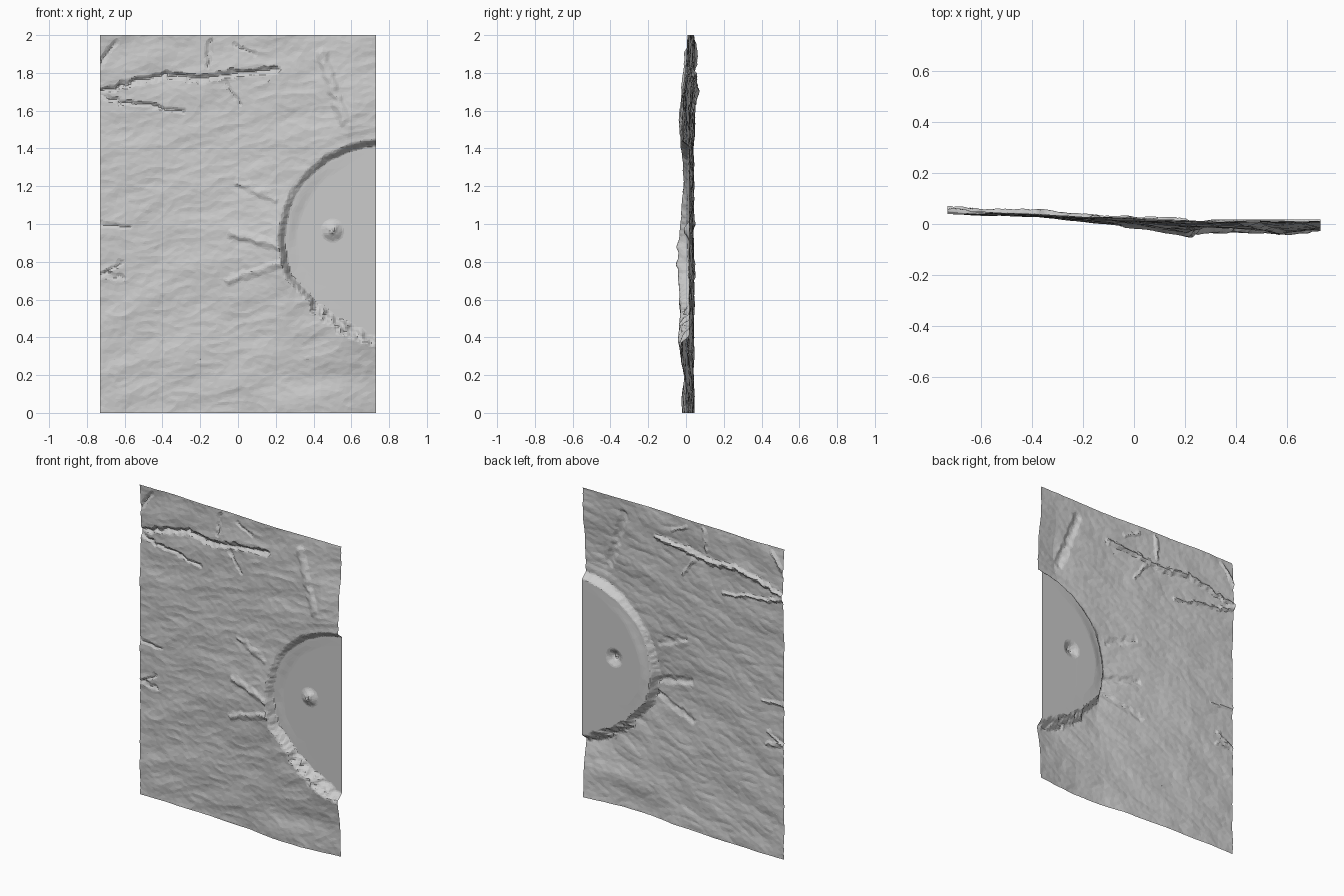
import bpy, bmesh, math
from mathutils import Vector, noise

if "Cube" in bpy.data.objects:
    bpy.data.objects.remove(bpy.data.objects["Cube"])

W, H = 0.73, 2.0
NX, NZ = 180, 246
FLOOR_Y = 0.018
CX, CZ = 0.78, 0.93          # centre of the sunken half disc

# Broad relief of the rock face: depth in mm on a coarse grid
XS = [-0.73, -0.4, -0.1, 0.1, 0.25, 0.45, 0.6, 0.73]
RELIEF = [
    (0.0, [45, 38, 20, 5, -14, -22, -8, 5]),
    (0.2, [42, 36, 15, 0, -10, -15, -12, 0]),
    (0.42, [42, 34, 12, -5, -20, -35, -50, -42]),
    (0.6, [42, 32, 10, -10, -30, -35, -30, -20]),
    (0.78, [42, 32, 6, -22, -48, -40, -30, -20]),
    (0.95, [42, 32, 6, -18, -40, -35, -30, -20]),
    (1.2, [42, 35, 15, 0, -14, -20, -20, -20]),
    (1.4, [42, 35, 15, 5, -5, -18, -25, -20]),
    (1.52, [47, 36, 18, 5, 0, -18, -38, -25]),
    (1.75, [53, 40, 20, 10, 5, -8, -15, 0]),
    (2.0, [42, 36, 25, 18, 10, 10, 14, 17]),
]
# Cracks: (depth, width, path)
CRACKS = [
    (0.018, 0.022, [(-0.75, 1.69), (-0.55, 1.755), (-0.38, 1.79), (-0.2, 1.765), (-0.02, 1.80), (0.2, 1.815)]),
    (0.012, 0.018, [(-0.75, 1.69), (-0.62, 1.645), (-0.5, 1.635), (-0.29, 1.595)]),
    (0.008, 0.015, [(-0.08, 1.76), (0.01, 1.64)]),
    (0.008, 0.015, [(-0.75, 1.0), (-0.57, 0.985)]),
    (0.010, 0.015, [(-0.75, 0.71), (-0.62, 0.80)]),
    (0.008, 0.015, [(-0.70, 0.73), (-0.6, 0.71)]),
    (0.012, 0.020, [(-0.75, 1.83), (-0.65, 1.96)]),
    (0.010, 0.018, [(-0.15, 1.97), (-0.16, 1.84)]),
    (0.008, 0.018, [(-0.02, 1.95), (0.09, 1.9)]),
]
# Raised ridges running into the rim and up the corner
RIDGES = [
    (0.012, 0.035, [(-0.03, 0.95), (0.22, 0.88)]),
    (0.010, 0.03, [(-0.05, 0.70), (0.22, 0.79)]),
    (0.008, 0.03, [(0.0, 1.22), (0.2, 1.13)]),
    (0.012, 0.04, [(0.44, 1.9), (0.56, 1.55)]),
]


def smooth(t):
    t = max(0.0, min(1.0, t))
    return t * t * (3 - 2 * t)


def lerp_table(xs, vals, x):
    for i in range(len(xs) - 1):
        if x <= xs[i + 1]:
            t = (x - xs[i]) / (xs[i + 1] - xs[i])
            return vals[i] + (vals[i + 1] - vals[i]) * t
    return vals[-1]


def path_distance(x, z, path):
    best = 9.0
    for (ax, az), (bx, bz) in zip(path, path[1:]):
        dx, dz = bx - ax, bz - az
        t = max(0, min(1, ((x - ax) * dx + (z - az) * dz) / (dx * dx + dz * dz)))
        best = min(best, math.hypot(x - ax - t * dx, z - az - t * dz))
    return best


def rock(x, z):
    wx = x + 0.04 * noise.noise((x * 4, 3.0, z * 4))
    wx = max(-W, min(W, wx))
    y = lerp_table([r[0] for r in RELIEF],
                   [lerp_table(XS, r[1], wx) for r in RELIEF], z) / 1000
    # slanted folds and fine chips
    u, v = x * 0.95 + z * 0.3, z - x * 0.25
    y += 0.008 * noise.noise((u * 4, 1.3, v * 9))
    y += 0.006 * (abs(noise.noise((u * 7, 5.1, v * 15))) - 0.25)
    y += 0.0015 * noise.noise((x * 30, 8.0, z * 40))
    jx = x + 0.012 * noise.noise((x * 25, 2.0, z * 25))
    jz = z + 0.016 * noise.noise((x * 25, 7.0, z * 25))
    for depth, width, path in CRACKS:
        d = path_distance(jx, jz, path)
        if d < width:
            y += depth * (1 - d / width)
    for height, width, path in RIDGES:
        d = path_distance(jx, jz, path)
        if d < width:
            y -= height * (1 - smooth(d / width))
    return y


# Inner edge radius of the disc, by angle from up (0) through left to down
ANG = [0, 30, 60, 90, 110, 130, 150, 180]
RAD = [0.48, 0.49, 0.515, 0.53, 0.53, 0.49, 0.49, 0.52]


def surface(x, z):
    dx, dz = CX - x, z - CZ
    r = math.hypot(dx, dz)
    if r > 0.75:
        return rock(x, z)
    a = math.degrees(math.atan2(dx, dz))
    rough = 0.5 + smooth((a - 90) / 50)
    edge = lerp_table(ANG, RAD, a)
    edge += 0.016 * rough * noise.noise((x * 16, 4.0, z * 16))
    band = 0.045 + 0.03 * smooth((a - 110) / 40)
    t = (r - edge) / band
    # floor with a shallow slope near the left wall
    bank = math.exp(-((a - 75) / 35) ** 2)
    floor = FLOOR_Y - 0.012 * bank * smooth((r - edge + 0.07) / 0.07)
    # small knob with a dimple
    d = math.hypot(x - 0.5, z - 0.965)
    if d < 0.065:
        floor -= 0.03 * (1 - smooth(d / 0.065)) * (1 + 0.4 * noise.noise((x * 40, 0, z * 40)))
        floor += 0.012 * (1 - smooth(d / 0.015))
    if t <= 0:
        return floor
    top = rock(x, z)
    if t < 1:
        top = floor + (top - floor) * smooth(t ** 0.8)
        top += 0.010 * rough * math.sin(math.pi * t) * noise.noise((x * 45, 6.0, z * 45))
    return top


# Rock face sheet
bm = bmesh.new()
rows = []
for j in range(NZ + 1):
    z = H * j / NZ
    rows.append([bm.verts.new((x, surface(x, z), z))
                 for x in (-W + 2 * W * i / NX for i in range(NX + 1))])
for a, b in zip(rows, rows[1:]):
    for i in range(NX):
        bm.faces.new((a[i], a[i + 1], b[i + 1], b[i]))
mesh = bpy.data.meshes.new("rock_face")
bm.to_mesh(mesh)
bm.free()
rock_face = bpy.data.objects.new("rock_face", mesh)
bpy.context.collection.objects.link(rock_face)

# Irregular chiselled facets
dec = rock_face.modifiers.new("facets", 'DECIMATE')
dec.ratio = 0.22
